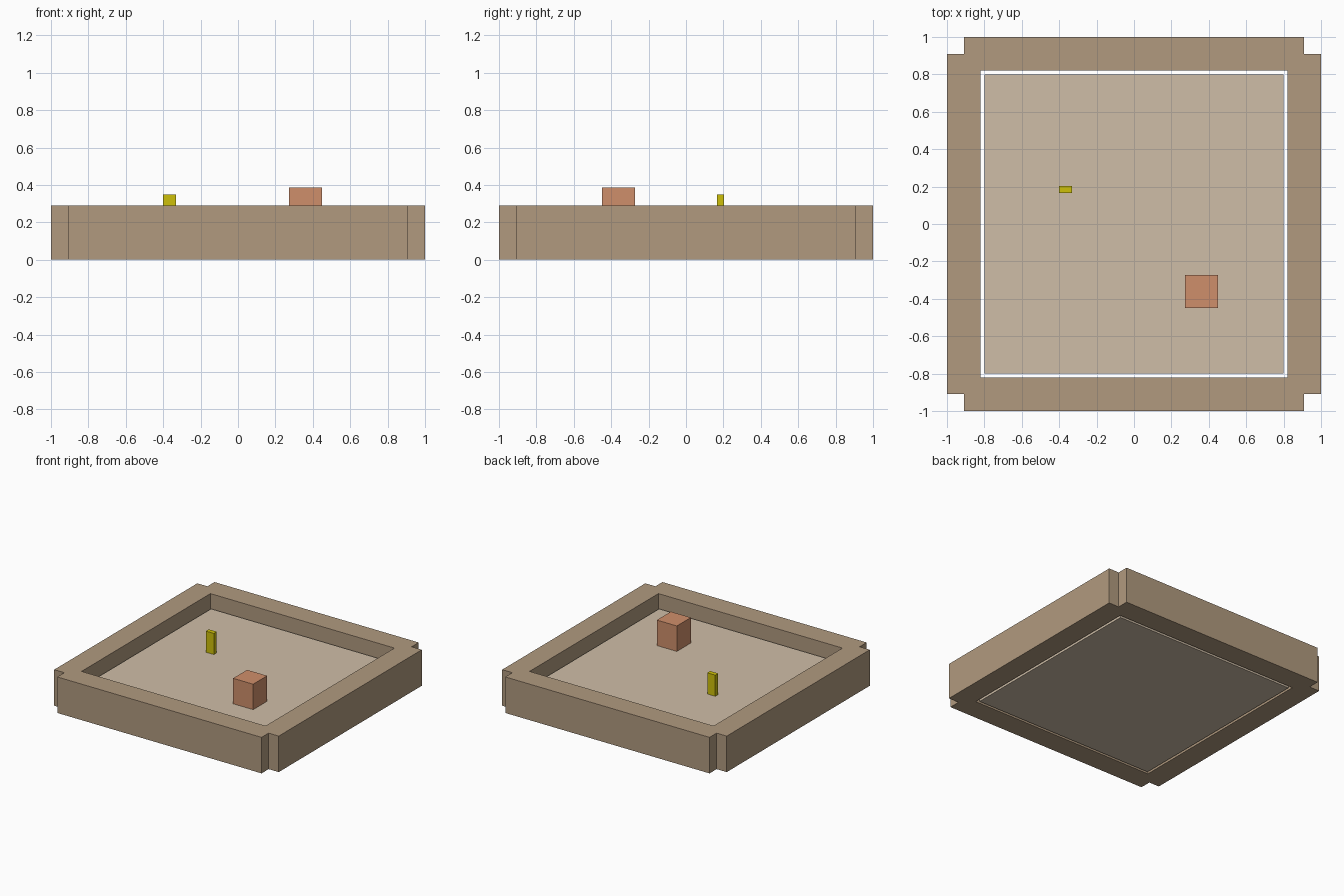
import bpy

if "Cube" in bpy.data.objects:
    bpy.data.objects.remove(bpy.data.objects["Cube"])


def material(name, rgb):
    # sRGB 0-255 to linear
    lin = [((c / 255 + 0.055) / 1.055) ** 2.4 if c > 10 else c / 255 / 12.92 for c in rgb]
    m = bpy.data.materials.new(name)
    m.diffuse_color = (*lin, 1)
    m.use_nodes = True
    m.node_tree.nodes["Principled BSDF"].inputs["Base Color"].default_value = m.diffuse_color
    return m


def box(name, lo, hi, mat):
    centre = [(a + b) / 2 for a, b in zip(lo, hi)]
    bpy.ops.mesh.primitive_cube_add(size=1, location=centre)
    o = bpy.context.object
    o.name = name
    o.scale = [b - a for a, b in zip(lo, hi)]
    bpy.ops.object.transform_apply(location=False, rotation=False, scale=True)
    o.data.materials.append(mat)
    return o


wall_mat = material("brown wall", (177, 154, 127))
floor_mat = material("pale tan floor", (207, 190, 167))
cube_mat = material("terracotta", (207, 143, 107))
post_mat = material("yellow", (206, 192, 10))

FLOOR_TOP = 0.18
WALL_TOP = 0.29
INNER, OUTER, HALF = 0.82, 1.0, 0.91

# Floor slab, with a narrow gap to the walls
box("floor", (-0.8, -0.8, 0), (0.8, 0.8, FLOOR_TOP), floor_mat)

# Four walls that overlap at the corners and leave square notches
for name, s in (("front", -1), ("back", 1)):
    y0, y1 = sorted((s * INNER, s * OUTER))
    box(name + "_wall", (-HALF, y0, 0), (HALF, y1, WALL_TOP), wall_mat)
for name, s in (("left", -1), ("right", 1)):
    x0, x1 = sorted((s * INNER, s * OUTER))
    box(name + "_wall", (x0, -HALF, 0), (x1, HALF, WALL_TOP), wall_mat)

# Block and small post standing on the floor
box("block", (0.272, -0.45, FLOOR_TOP), (0.45, -0.272, 0.385), cube_mat)
box("post", (-0.402, 0.165, FLOOR_TOP), (-0.331, 0.202, 0.35), post_mat)
